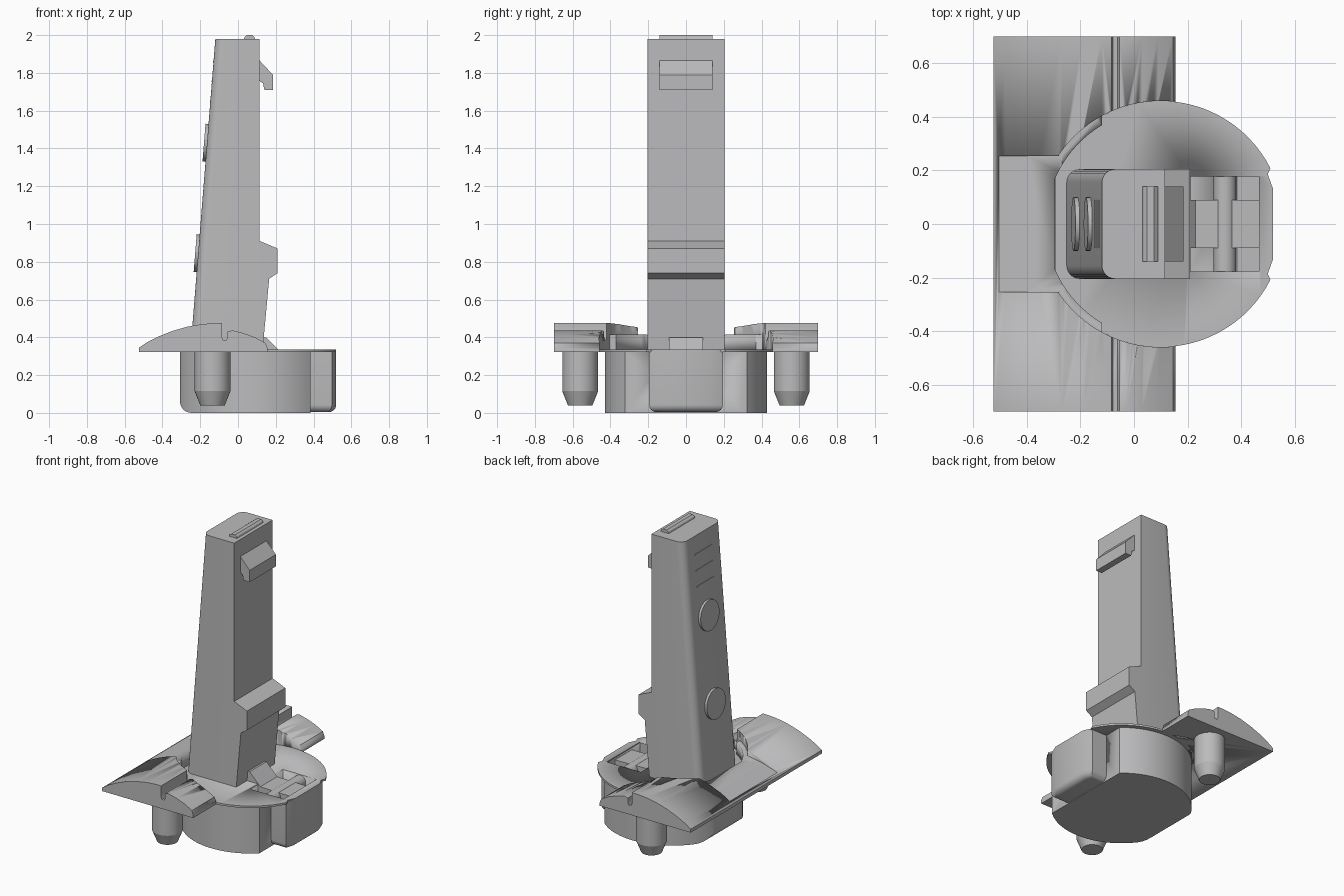
import bpy, bmesh, math
from mathutils import Matrix, Vector

if "Cube" in bpy.data.objects:
    bpy.data.objects.remove(bpy.data.objects["Cube"])

grey = bpy.data.materials.new("light_grey")
grey.diffuse_color = (0.5, 0.5, 0.51, 1)
grey.use_nodes = True
grey.node_tree.nodes["Principled BSDF"].inputs["Base Color"].default_value = grey.diffuse_color


def finish(name, bm, smooth=True):
    bmesh.ops.recalc_face_normals(bm, faces=bm.faces)
    me = bpy.data.meshes.new(name)
    bm.to_mesh(me)
    bm.free()
    ob = bpy.data.objects.new(name, me)
    bpy.context.collection.objects.link(ob)
    me.materials.append(grey)
    if smooth:
        bpy.ops.object.select_all(action='DESELECT')
        ob.select_set(True)
        bpy.context.view_layer.objects.active = ob
        bpy.ops.object.shade_smooth_by_angle(angle=math.radians(30))
    return ob


def prism(name, pts, lo, hi, axis='y', round_edges=None, radius=0.05):
    """Extrude a closed outline: xz outline along y, or xy outline along z."""
    bm = bmesh.new()
    put = (lambda p, t: (p[0], t, p[1])) if axis == 'y' else (lambda p, t: (p[0], p[1], t))
    a = [bm.verts.new(put(p, lo)) for p in pts]
    b = [bm.verts.new(put(p, hi)) for p in pts]
    bm.faces.new(a)
    bm.faces.new(b)
    for i in range(len(pts)):
        j = (i + 1) % len(pts)
        bm.faces.new((a[i], a[j], b[j], b[i]))
    bmesh.ops.recalc_face_normals(bm, faces=bm.faces)
    if round_edges:
        edges = [e for e in bm.edges if round_edges(*[v.co for v in e.verts])]
        bmesh.ops.bevel(bm, geom=edges, offset=radius, segments=6, profile=0.5, affect='EDGES')
    return finish(name, bm)


def box(name, x0, x1, y0, y1, z0, z1, **kw):
    return prism(name, [(x0, y0), (x1, y0), (x1, y1), (x0, y1)], z0, z1, 'z', **kw)


def cylinder(name, r1, r2, depth, matrix, seg=32):
    bm = bmesh.new()
    bmesh.ops.create_cone(bm, cap_ends=True, segments=seg, radius1=r1, radius2=r2,
                          depth=depth, matrix=matrix)
    return finish(name, bm)


def boolean(ob, cutter, op='DIFFERENCE'):
    mod = ob.modifiers.new("cut", 'BOOLEAN')
    mod.object, mod.operation, mod.solver = cutter, op, 'EXACT'
    cutter.hide_render = True
    cutter.hide_viewport = False
    cutter.display_type = 'WIRE'


def clipped_disc(r, x_left, x_right, extra=(), cx=0.1, n=28):
    """Circle outline clipped at two x positions; extra points close the right end."""
    a0 = math.acos(min(1, (x_right - cx) / r))
    a1 = math.acos(max(-1, (x_left - cx) / r))
    top = [(cx + r * math.cos(a0 + (a1 - a0) * i / n), r * math.sin(a0 + (a1 - a0) * i / n))
           for i in range(n + 1)]
    top = list(extra) + top
    return top + [(x, -y) for x, y in reversed(top)]


# Tapered column with a step on the rear face and rounded button-side edges
column = prism("column", [(-0.252, 0.33), (-0.12, 1.98), (0.115, 1.98), (0.115, 0.91),
                          (0.21, 0.87), (0.21, 0.74), (0.165, 0.71), (0.13, 0.33)],
               -0.205, 0.205,
               round_edges=lambda p, q: p.x < -0.1 and q.x < -0.1 and abs(p.y - q.y) < 1e-4)

# Latch hook, top bar and foot of the column
prism("latch_hook", [(0.11, 1.87), (0.185, 1.79), (0.185, 1.71), (0.14, 1.71),
                     (0.132, 1.745), (0.11, 1.76)], -0.14, 0.14)
prism("top_bar", [(0.03, 1.975), (0.035, 1.99), (0.048, 2.0), (0.075, 2.0),
                  (0.087, 1.99), (0.092, 1.975)], -0.14, 0.14)
prism("column_foot", [(0.1, 0.4), (0.15, 0.4), (0.23, 0.32), (0.475, 0.315),
                      (0.475, 0.285), (0.1, 0.285)], -0.09, 0.09)

# Round buttons and scale marks on the sloping face
slope = 0.132 / 1.65


def face_x(z):
    return -0.252 + slope * (z - 0.33)


tilt = Matrix.Rotation(math.atan(slope) - math.pi / 2, 4, 'Y')
for i, z in enumerate((0.845, 1.43)):
    cylinder(f"button_{i + 1}", 0.1, 0.1, 0.03,
             Matrix.Translation((face_x(z) - 0.001, 0, z)) @ tilt, 40)
for i, z in enumerate((1.65, 1.755, 1.86)):
    x = face_x(z)
    box(f"scale_mark_{i + 1}", x - 0.003, x + 0.004, -0.09, 0.09, z - 0.004, z + 0.004)

# Curved wing with a groove, opened up around the drum
wing = prism("wing", [(-0.525, 0.322), (-0.525, 0.345), (-0.48, 0.375), (-0.42, 0.405),
                      (-0.35, 0.433), (-0.27, 0.456), (-0.19, 0.47), (-0.12, 0.475),
                      (-0.085, 0.475), (-0.085, 0.4), (-0.078, 0.385), (-0.062, 0.385),
                      (-0.055, 0.4), (-0.055, 0.43), (-0.03, 0.437), (0.03, 0.422),
                      (0.09, 0.4), (0.145, 0.37), (0.155, 0.345), (0.155, 0.322)], -0.7, 0.7)
boolean(wing, prism("centre_cutter", [(-0.505, 0.358), (-0.40, 0.391), (-0.27, 0.415),
                                      (-0.27, 0.6), (-0.505, 0.6)], -0.255, 0.255))
boolean(wing, prism("ledge_cutter", clipped_disc(0.46, -0.28, 0.4), 0.415, 0.7, 'z'))
boolean(wing, prism("inner_cutter", clipped_disc(0.43, -0.295, 0.4), 0.2, 0.71, 'z'))
boolean(wing, prism("outer_cutter", clipped_disc(0.46, -0.12, 0.41), 0.19, 0.72, 'z'))

# Locating pins under the wing
for side, y in (("front", -0.56), ("back", 0.56)):
    cylinder(f"{side}_pin", 0.095, 0.095, 0.215, Matrix.Translation((-0.135, y, 0.2225)))
    cylinder(f"{side}_pin_tip", 0.065, 0.095, 0.075, Matrix.Translation((-0.135, y, 0.0775)))

# Drum with a flattened, rounded left side
drum = prism("drum", clipped_disc(0.43, -0.307, 0.385), 0.0, 0.326, 'z')
boolean(drum, box("drum_envelope", -0.307, 0.6, -0.6, 0.6, 0, 0.5, radius=0.06,
                  round_edges=lambda p, q: max(p.x, q.x) < 0 and max(p.z, q.z) < 0.01),
        'INTERSECT')

# Block on the right of the drum, rounded along its lower edges
block = prism("hinge_block", [(0.2, -0.195), (0.497, -0.195), (0.52, -0.13),
                              (0.52, 0.13), (0.497, 0.195), (0.2, 0.195)], 0.004, 0.33, 'z',
              radius=0.04, round_edges=lambda p, q: max(p.z, q.z) < 0.01 and max(p.x, q.x) > 0.3
              and min(p.x, q.x) > 0.19 and not (p.x < 0.21 and q.x < 0.21))

# Thin lid over the drum
lid = prism("lid", clipped_disc(0.46, -0.293, 0.51,
                                [(0.52, 0.13), (0.497, 0.18)]), 0.322, 0.335, 'z')

# Open hinge recess with its cross rod
recess = box("recess_cutter", 0.212, 0.468, -0.178, 0.178, 0.2, 0.6)
for part in (drum, block, lid):
    boolean(part, recess)
cylinder("hinge_rod", 0.042, 0.042, 0.36,
         Matrix.Translation((0.34, 0, 0.285)) @ Matrix.Rotation(math.pi / 2, 4, 'X'))
